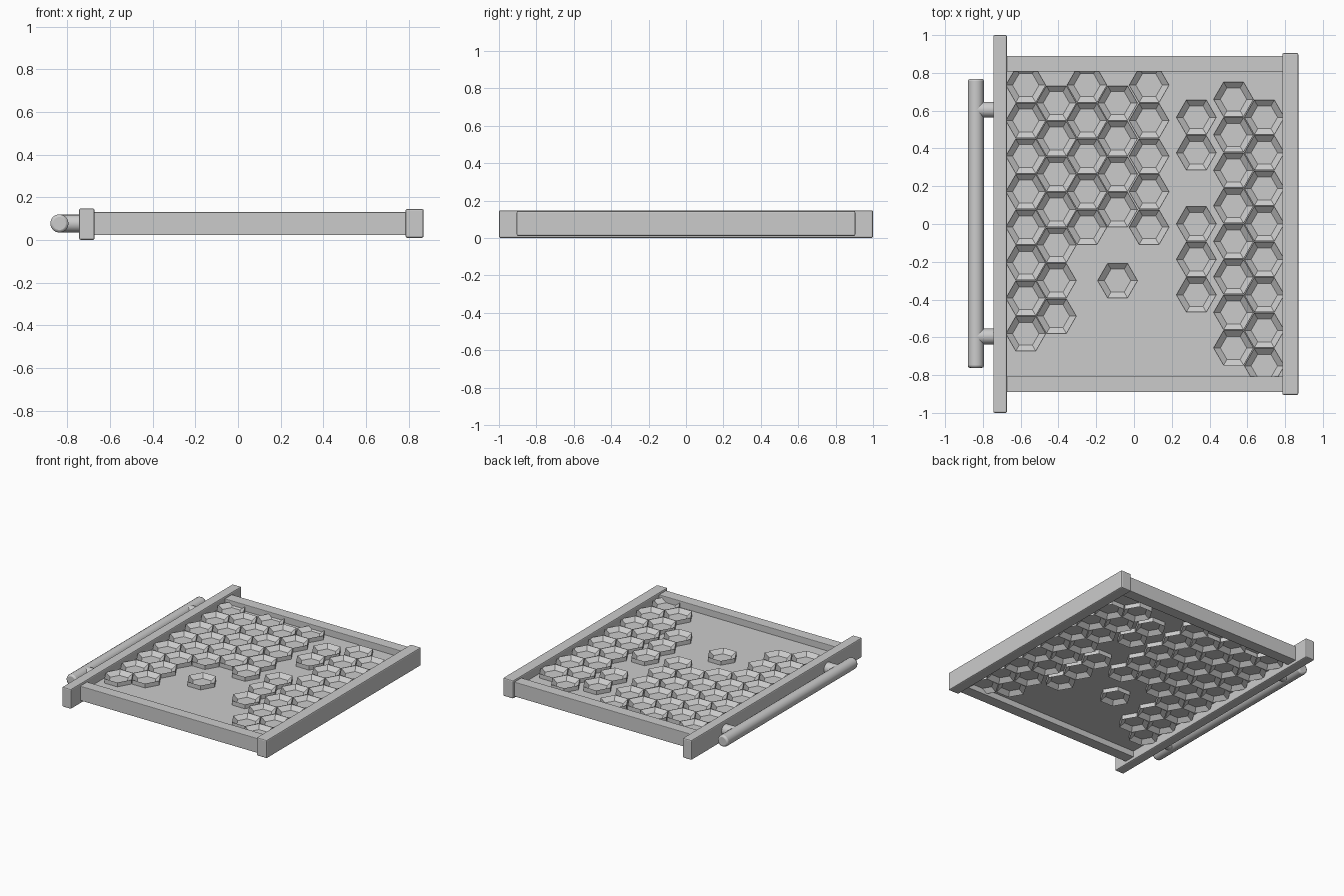
import bpy, bmesh, math
from mathutils import Matrix

cube = bpy.data.objects.get("Cube")
if cube:
    bpy.data.objects.remove(cube, do_unlink=True)

grey = bpy.data.materials.new("plain grey")
grey.use_nodes = True
COLOUR = (0.6, 0.6, 0.6, 1)
grey.diffuse_color = COLOUR
grey.node_tree.nodes["Principled BSDF"].inputs["Base Color"].default_value = COLOUR


def finish(name, bm, bevel=0, smooth=False):
    """Turn a bmesh into a named grey object with optional bevelled edges."""
    bmesh.ops.recalc_face_normals(bm, faces=bm.faces)
    mesh = bpy.data.meshes.new(name)
    bm.to_mesh(mesh)
    bm.free()
    mesh.materials.append(grey)
    obj = bpy.data.objects.new(name, mesh)
    bpy.context.collection.objects.link(obj)
    if bevel:
        mod = obj.modifiers.new("edge bevel", 'BEVEL')
        mod.width, mod.segments = bevel, 2
        mod.limit_method = 'ANGLE'
        mod.angle_limit = math.radians(40)
    if smooth:
        bpy.ops.object.select_all(action='DESELECT')
        obj.select_set(True)
        bpy.context.view_layer.objects.active = obj
        bpy.ops.object.shade_smooth_by_angle(angle=math.radians(35))
    return obj


def box(name, x, y, z, bevel=0):
    """Box spanning the given ranges."""
    bm = bmesh.new()
    bmesh.ops.create_cube(bm, size=1)
    for v in bm.verts:
        for axis, (low, high) in enumerate((x, y, z)):
            v.co[axis] = low if v.co[axis] < 0 else high
    return finish(name, bm, bevel)


def rod(name, centre, radius, length, axis, bevel=0):
    """Round rod lying along the x or y axis."""
    bm = bmesh.new()
    bmesh.ops.create_cone(bm, cap_ends=True, segments=16, radius1=radius,
                          radius2=radius, depth=length)
    turn = Matrix.Rotation(math.pi / 2, 4, 'Y' if axis == 'x' else 'X')
    bm.transform(Matrix.Translation(centre) @ turn)
    return finish(name, bm, bevel, smooth=True)


# Frame
box("left_stile", (-0.745, -0.672), (-1, 1), (0, 0.147), 0.008)
box("right_stile", (0.785, 0.87), (-0.905, 0.905), (0.01, 0.145), 0.008)
for name, side in (("front_rail", -1), ("back_rail", 1)):
    box(name, (-0.69, 0.80), sorted((side * 0.807, side * 0.89)), (0.022, 0.13), 0.004)

# Panel
box("panel", (-0.69, 0.80), (-0.83, 0.83), (0.066, 0.082))

# Handle
rod("handle_bar", (-0.837, 0.003, 0.077), 0.043, 1.53, 'y', 0.012)
for name, y in (("front_handle_post", -0.595), ("back_handle_post", 0.605)):
    rod(name, (-0.775, y, 0.077), 0.042, 0.12, 'x')


# Honeycomb cells: dished hexagons standing out on both faces of the panel
PITCH = 0.188
COLUMNS = (  # x, y of the first cell, rows filled
    (-0.573, 0.735, range(8)),
    (-0.411, 0.64, range(7)),
    (-0.249, 0.735, range(5)),
    (-0.087, 0.64, (0, 1, 2, 3, 5)),
    (0.08, 0.735, range(5)),
    (0.33, 0.565, (0, 1, 3, 4, 5)),
    (0.527, 0.66, range(8)),
    (0.69, 0.565, range(8)),
)
PROFILE = ((0.07, 0.086), (0.106, 0.114), (0.106, 0.034), (0.07, 0.062))


def add_cell(bm, x, y):
    """One hexagon made of rings that follow the profile, closed by two floors."""
    rings = []
    for radius, z in PROFILE:
        corners = [math.radians(60 * i) for i in range(6)]
        rings.append([bm.verts.new((x + radius * math.cos(a),
                                    y + radius * math.sin(a), z)) for a in corners])
    for upper, lower in zip(rings, rings[1:]):
        for i in range(6):
            j = (i + 1) % 6
            bm.faces.new((upper[i], upper[j], lower[j], lower[i]))
    bm.faces.new(rings[0])
    bm.faces.new(rings[-1][::-1])


comb = bmesh.new()
for x, top, rows in COLUMNS:
    for row in rows:
        add_cell(comb, x, top - PITCH * row)
finish("honeycomb_cells", comb)
